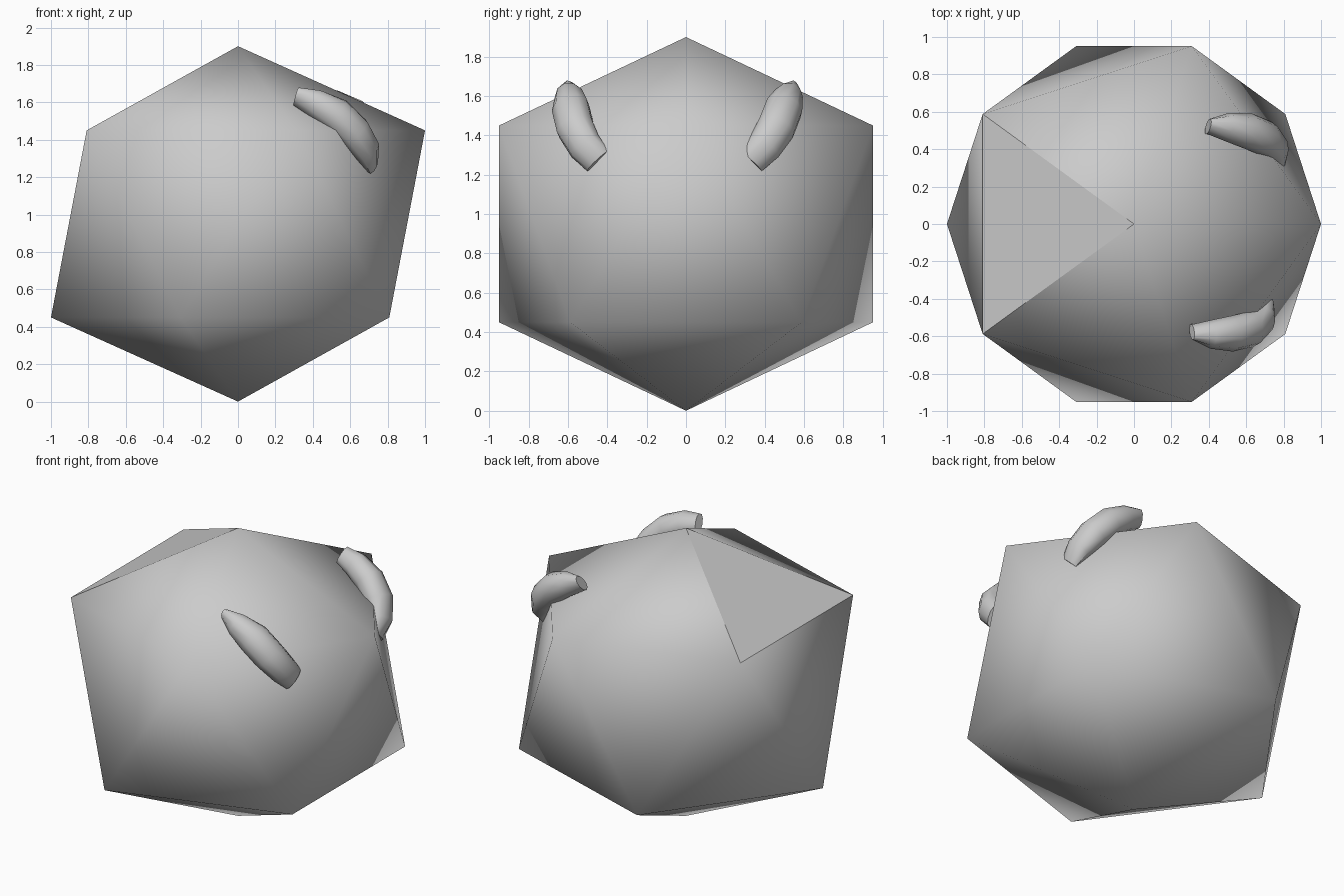
import bpy, bmesh, math
from mathutils import Vector, Matrix

if "Cube" in bpy.data.objects:
    bpy.data.objects.remove(bpy.data.objects["Cube"])


def make_object(name, bm):
    bmesh.ops.recalc_face_normals(bm, faces=bm.faces)
    mesh = bpy.data.meshes.new(name)
    bm.to_mesh(mesh)
    bm.free()
    mesh.shade_smooth()
    obj = bpy.data.objects.new(name, mesh)
    bpy.context.collection.objects.link(obj)
    return obj


# Body: twenty-sided solid with slightly flattened caps
bm = bmesh.new()
top = bm.verts.new((0, 0, 1.9))
bottom = bm.verts.new((0, 0, 0))


def ring(z, offset):
    return [bm.verts.new((math.cos(math.radians(72 * i + offset)),
                          math.sin(math.radians(72 * i + offset)), z)) for i in range(5)]


upper, lower = ring(1.45, 0), ring(0.45, 36)
for i in range(5):
    j = (i + 1) % 5
    bm.faces.new((top, upper[i], upper[j]))
    bm.faces.new((upper[i], lower[i], upper[j]))
    bm.faces.new((lower[i], lower[j], upper[j]))
    bm.faces.new((bottom, lower[j], lower[i]))
body = make_object("faceted_body", bm)
# One cap face on the left is flat shaded
for poly in body.data.polygons:
    if poly.center.z > 1.45 and poly.center.x < -0.5 and abs(poly.center.y) < 0.1:
        poly.use_smooth = False

# Brow: crescent lofted over the upper ridge; rows are
# (outward, sideways, height, half width, half thickness)
ROWS = [(0.59, -0.285, 1.63, 0.03, 0.06),
        (0.68, -0.235, 1.595, 0.075, 0.08),
        (0.77, -0.165, 1.535, 0.10, 0.09),
        (0.835, -0.09, 1.44, 0.10, 0.09),
        (0.86, -0.01, 1.345, 0.09, 0.07),
        (0.845, 0.06, 1.27, 0.075, 0.03)]
SIDES = 10


def make_brow(name, matrix):
    bm = bmesh.new()
    path = [Vector(r[:3]) for r in ROWS]
    rings = []
    for k, row in enumerate(ROWS):
        tangent = (path[min(k + 1, len(path) - 1)] - path[max(k - 1, 0)]).normalized()
        out = path[k] - Vector((0, 0, 0.95))
        out = (out - tangent * out.dot(tangent)).normalized()
        side = tangent.cross(out)
        rings.append([bm.verts.new(path[k]
                      + side * row[3] * math.cos(math.tau * i / SIDES)
                      + out * row[4] * math.sin(math.tau * i / SIDES))
                      for i in range(SIDES)])
    for a, b in zip(rings, rings[1:]):
        for i in range(SIDES):
            j = (i + 1) % SIDES
            bm.faces.new((a[i], a[j], b[j], b[i]))
    bm.faces.new(rings[0])
    bm.faces.new(rings[-1])
    bm.transform(matrix)
    obj = make_object(name, bm)
    bpy.ops.object.select_all(action='DESELECT')
    obj.select_set(True)
    bpy.context.view_layer.objects.active = obj
    bpy.ops.object.shade_smooth_by_angle(angle=math.radians(50))


# Front brow, and its mirror turned slightly around the body
front = Matrix.Rotation(math.radians(-36), 4, 'Z')
mirror = Matrix.Rotation(math.radians(-9), 4, 'Z') @ Matrix.Scale(-1, 4, Vector((0, 1, 0)))
make_brow("front_brow", front)
make_brow("back_brow", mirror @ front)
